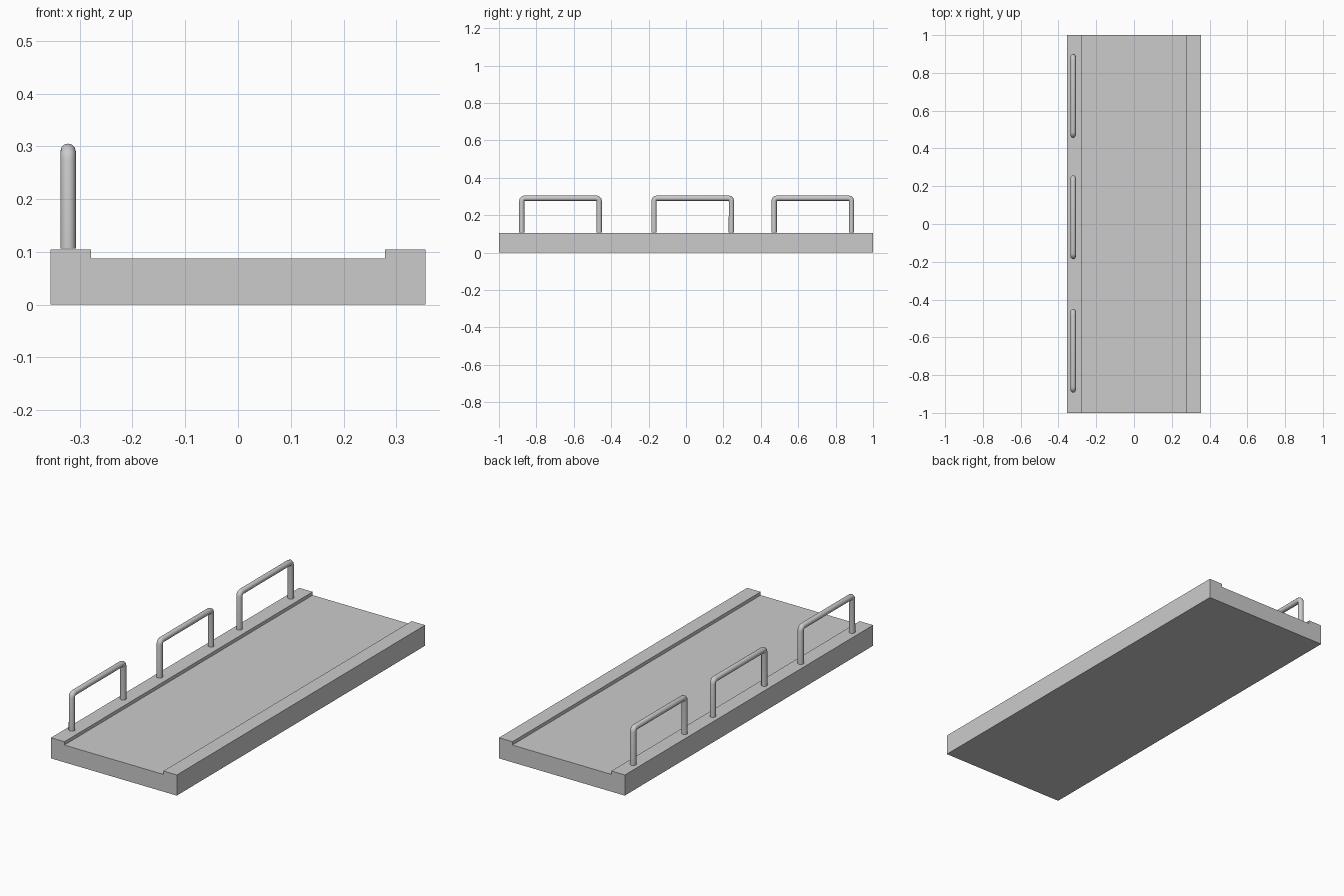
import bpy, bmesh
from math import sin, cos, pi

if "Cube" in bpy.data.objects:
    bpy.data.objects.remove(bpy.data.objects["Cube"])

# Base slab: channel profile extruded along y
HALF = [(0.355, 0), (0.355, 0.105), (0.279, 0.105), (0.279, 0.088)]
profile = HALF + [(-x, z) for x, z in reversed(HALF)]
bm = bmesh.new()
face = bm.faces.new([bm.verts.new((x, -1, z)) for x, z in profile])
ext = bmesh.ops.extrude_face_region(bm, geom=[face])
bmesh.ops.translate(bm, vec=(0, 2, 0),
                    verts=[v for v in ext["geom"] if isinstance(v, bmesh.types.BMVert)])
bmesh.ops.recalc_face_normals(bm, faces=bm.faces)
mesh = bpy.data.meshes.new("base_platform")
bm.to_mesh(mesh)
bm.free()
bpy.context.collection.objects.link(bpy.data.objects.new("base_platform", mesh))


# Rail hoop: round tube with small bends at the top corners
def hoop(name, y):
    r, w, z0, z1, bend = 0.0145, 0.207, 0.107, 0.291, 0.016
    arc = [(w - bend + bend * cos(a), z1 - bend + bend * sin(a))
           for a in (i * pi / 6 for i in range(4))]
    half = [(w, z0)] + arc
    path = half + [(-u, z) for u, z in reversed(half)]
    curve = bpy.data.curves.new(name, 'CURVE')
    curve.dimensions = '3D'
    curve.bevel_depth = r
    curve.bevel_resolution = 4
    curve.use_fill_caps = True
    spline = curve.splines.new('POLY')
    spline.points.add(len(path) - 1)
    for p, (u, z) in zip(spline.points, path):
        p.co = (0, u, z, 1)
    obj = bpy.data.objects.new(name, curve)
    obj.location = (-0.322, y, 0)
    bpy.context.collection.objects.link(obj)


for label, y in (("front", -0.671), ("middle", 0.036), ("back", 0.678)):
    hoop(label + "_rail_hoop", y)
